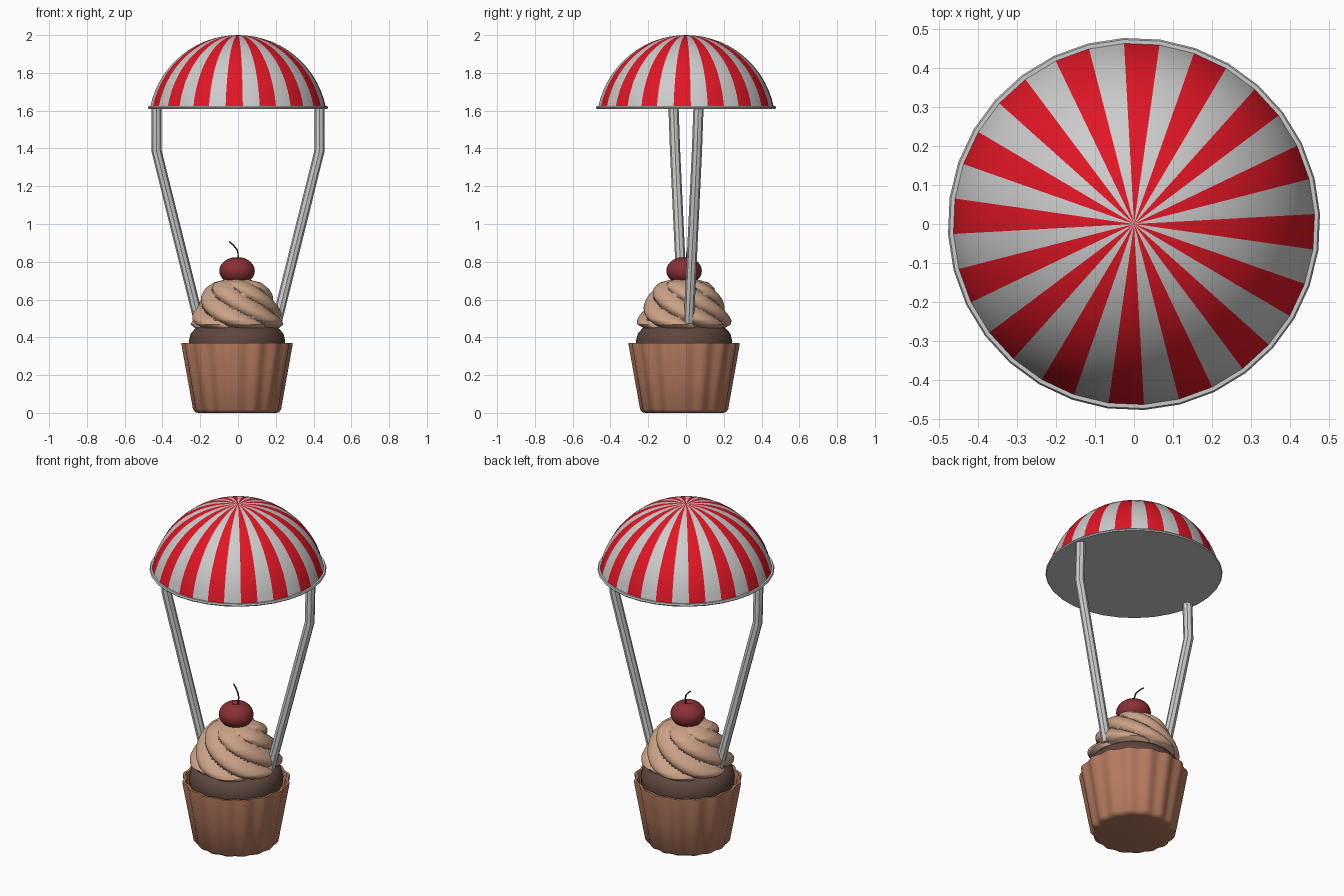
import bpy, bmesh
from math import sin, cos, pi, radians, sqrt

if "Cube" in bpy.data.objects:
    bpy.data.objects.remove(bpy.data.objects["Cube"])

OX, OY = -0.005, -0.01   # slight offset of the cake from the canopy axis


def material(name, rgb):
    m = bpy.data.materials.new(name)
    m.diffuse_color = (*rgb, 1)
    m.use_nodes = True
    m.node_tree.nodes["Principled BSDF"].inputs["Base Color"].default_value = m.diffuse_color
    return m


RED = material("red", (0.75, 0.008, 0.018))
WHITE = material("white", (0.8, 0.83, 0.83))
PAPER = material("paper", (0.45, 0.19, 0.11))
CAKE = material("chocolate", (0.115, 0.062, 0.05))
CREAM = material("cream", (0.60, 0.36, 0.24))
CHERRY = material("cherry_red", (0.25, 0.03, 0.035))
STEM = material("stem_brown", (0.03, 0.02, 0.02))


def smooth(ob, angle=40):
    bpy.ops.object.select_all(action='DESELECT')
    ob.select_set(True)
    bpy.context.view_layer.objects.active = ob
    bpy.ops.object.shade_smooth_by_angle(angle=radians(angle))


def lathe(name, profile, segs, mats, warp=None, phase=0.0, loc=(0, 0, 0), angle=40):
    """Revolve (r, z) points; warp(r, z, a) can change the radius; materials alternate by segment."""
    bm = bmesh.new()
    rings = []
    for r, z in profile:
        ring = []
        for j in range(segs):
            a = phase + 2 * pi * j / segs
            rr = warp(r, z, a) if warp else r
            ring.append(bm.verts.new((rr * cos(a), rr * sin(a), z)))
        rings.append(ring)
    for lo, hi in zip(rings, rings[1:]):
        for j in range(segs):
            k = (j + 1) % segs
            f = bm.faces.new((lo[j], lo[k], hi[k], hi[j]))
            f.material_index = j % len(mats)
    bmesh.ops.remove_doubles(bm, verts=bm.verts, dist=1e-5)
    bmesh.ops.recalc_face_normals(bm, faces=bm.faces)
    me = bpy.data.meshes.new(name)
    bm.to_mesh(me)
    bm.free()
    ob = bpy.data.objects.new(name, me)
    ob.location = loc
    bpy.context.collection.objects.link(ob)
    for m in mats:
        me.materials.append(m)
    smooth(ob, angle)
    return ob


def resample(pts, n):
    """Linear subdivision of a profile."""
    out = []
    for (r0, z0), (r1, z1) in zip(pts, pts[1:]):
        out += [(r0 + (r1 - r0) * i / n, z0 + (z1 - z0) * i / n) for i in range(n)]
    return out + [pts[-1]]


def tube(name, pts, radius, mat, res, kind='POLY'):
    cu = bpy.data.curves.new(name, 'CURVE')
    cu.dimensions = '3D'
    cu.bevel_depth = radius
    cu.bevel_resolution = res
    cu.use_fill_caps = True
    sp = cu.splines.new(kind)
    sp.points.add(len(pts) - 1)
    for p, co in zip(sp.points, pts):
        p.co = (*co, 1)
    if kind == 'NURBS':
        sp.order_u = 3
        sp.use_endpoint_u = True
    ob = bpy.data.objects.new(name, cu)
    bpy.context.collection.objects.link(ob)
    cu.materials.append(mat)
    bpy.ops.object.select_all(action='DESELECT')
    ob.select_set(True)
    bpy.context.view_layer.objects.active = ob
    bpy.ops.object.convert(target='MESH')
    smooth(bpy.context.object, 35)


# Striped canopy: spherical cap, 32 gores
R, ZC = 0.4745, 1.5255
top = [(R * sin(t), ZC + R * cos(t)) for t in [radians(78.5) * i / 14 for i in range(15)]]
lathe("canopy", top, 32, [RED, WHITE], phase=radians(-8.1))
# Rim with closed flat underside
lathe("canopy_rim", [(0, 1.61), (0.474, 1.61), (0.478, 1.616), (0.474, 1.624), (0.455, 1.624)],
      32, [WHITE], phase=radians(-8.1))

# Two bent straps, the second turned half way round
for s, side in ((1, "right"), (-1, "left")):
    tube(side + "_strap", [(s * x, s * y, z) for x, y, z in
         ((0.432, 0.066, 1.615), (0.432, 0.058, 1.39), (0.205, 0.015, 0.48))], 0.027, WHITE, 2)

# Fluted paper cup with an inner wall
def flute(r, z, a):
    return r * (1 + 0.022 * cos(16 * a)) if r > 0.1 else r

lathe("cup_wrapper", [(0, 0), (0.2, 0), (0.217, 0.004), (0.228, 0.018), (0.258, 0.19), (0.288, 0.362),
                      (0.287, 0.37), (0.272, 0.37), (0.268, 0.355), (0.245, 0.22), (0, 0.22)],
      128, [PAPER], flute, loc=(OX, OY, 0), angle=50)

# Cake dome
lathe("cake", [(0, 0.25), (0.225, 0.25), (0.25, 0.33), (0.255, 0.38), (0.245, 0.42),
               (0.22, 0.448), (0.17, 0.468), (0, 0.475)], 48, [CAKE], loc=(OX, OY, 0))

# Twisted frosting with rounded lobes and sharp creases
def swirl(r, z, a):
    w = abs(sin(3 * (a - 10 * (0.7 - z))))
    return r * (0.84 + 0.2 * sqrt(w))

lathe("frosting", resample([(0, 0.445), (0.14, 0.445), (0.215, 0.45), (0.24, 0.468), (0.241, 0.49),
                            (0.225, 0.53), (0.203, 0.58), (0.185, 0.62), (0.16, 0.66),
                            (0.125, 0.69), (0.07, 0.705), (0, 0.705)], 5),
      144, [CREAM], swirl, loc=(OX, OY, 0), angle=60)

# Cherry with a dimple, and its curved stem
cherry = [(0, 0.682), (0.03, 0.683)]
cherry += [(0.094 * cos(t), 0.752 + 0.073 * sin(t)) for t in [radians(-65 + 13 * i) for i in range(11)]]
cherry += [(0.028, 0.822), (0.014, 0.812), (0, 0.805)]
lathe("cherry", cherry, 32, [CHERRY], loc=(OX, OY, 0), angle=60)
tube("cherry_stem", [(0, 0, 0.80), (0.003, 0.005, 0.85), (-0.015, 0.015, 0.88), (-0.046, 0.025, 0.907)],
     0.004, STEM, 1, 'NURBS')
